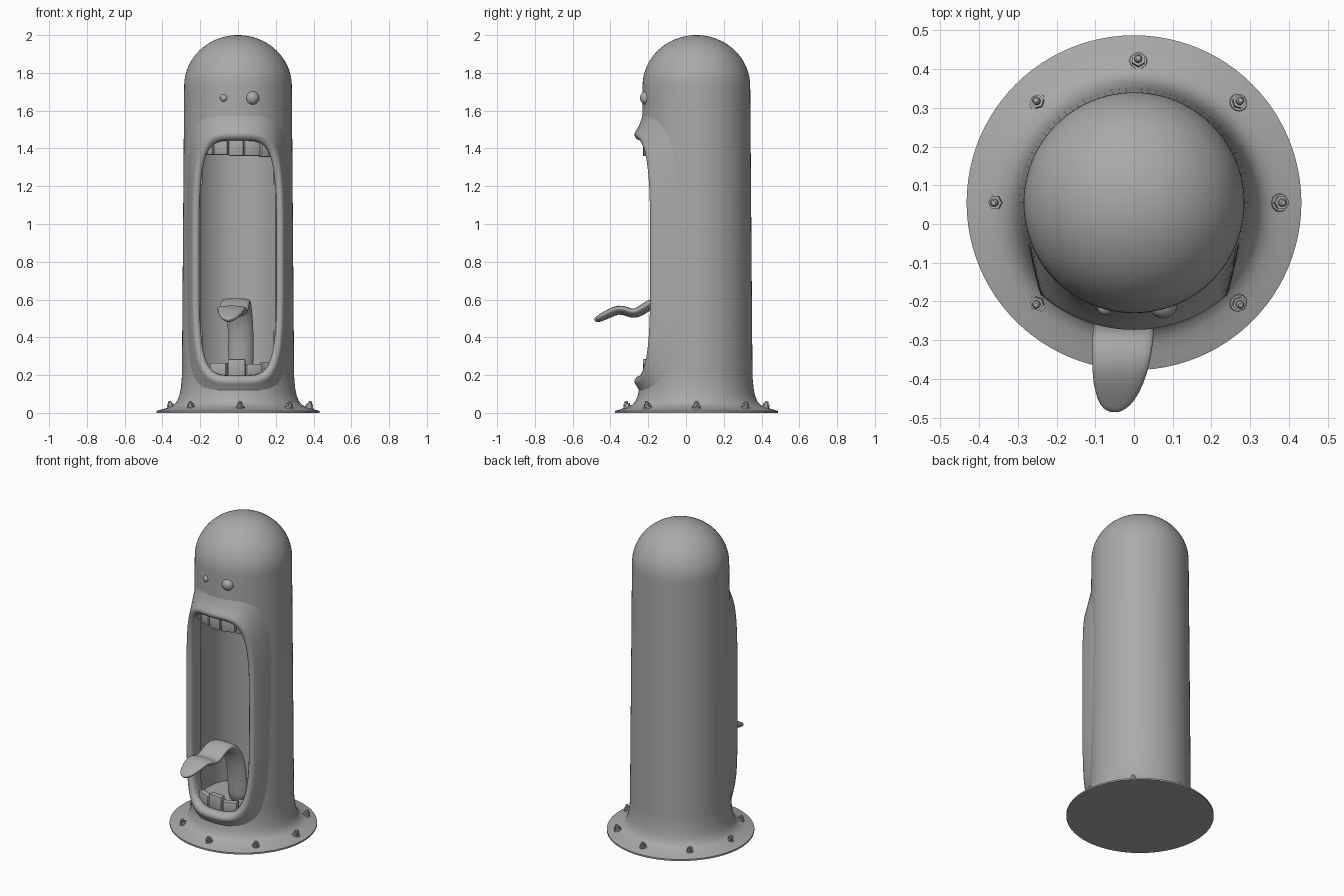
import bpy, bmesh, math
from math import sin, cos, pi, radians
from mathutils import Matrix, Vector

cube = bpy.data.objects.get("Cube")
if cube:
    bpy.data.objects.remove(cube, do_unlink=True)

AXIS_Y = 0.055      # the trunk stands slightly behind the origin
MOUTH_Z = 0.82      # height of the mouth centre
RADIUS = 0.285

grey = bpy.data.materials.new("plain_grey")
grey.use_nodes = True
grey.diffuse_color = (0.4, 0.4, 0.4, 1)
grey.node_tree.nodes["Principled BSDF"].inputs["Base Color"].default_value = (0.4, 0.4, 0.4, 1)


def finish(name, bm, angle=40):
    mesh = bpy.data.meshes.new(name)
    bm.to_mesh(mesh)
    bm.free()
    obj = bpy.data.objects.new(name, mesh)
    bpy.context.collection.objects.link(obj)
    mesh.materials.append(grey)
    bpy.ops.object.select_all(action="DESELECT")
    obj.select_set(True)
    bpy.context.view_layer.objects.active = obj
    bpy.ops.object.shade_smooth_by_angle(angle=radians(angle))
    return obj


def polar(theta, r, z):
    """Point around the trunk axis; theta 0 is the front."""
    return Vector((r * sin(theta), AXIS_Y - r * cos(theta), z))


def loft(bm, rings, cap_start=False, cap_end=False):
    loops = [[bm.verts.new(p) for p in ring] for ring in rings]
    n = len(loops[0])
    for a, b in zip(loops, loops[1:]):
        for i in range(n):
            bm.faces.new((a[i], a[(i + 1) % n], b[(i + 1) % n], b[i]))
    if cap_start:
        bm.faces.new(loops[0][::-1])
    if cap_end:
        bm.faces.new(loops[-1])


def turned(profile, steps=96):
    return [[polar(2 * pi * i / steps, r, z) for i in range(steps)] for r, z in profile]


def open_mouth(bm, half_angle, half_height):
    """Remove the wall faces that lie inside the rounded mouth outline."""
    def inside(face):
        c = face.calc_center_median()
        theta = math.atan2(c.x, AXIS_Y - c.y)
        return (theta / half_angle) ** 4 + ((c.z - MOUTH_Z) / half_height) ** 4 < 1
    bmesh.ops.delete(bm, geom=[f for f in bm.faces if inside(f)], context="FACES")


# Trunk: flared foot, straight wall, rounded crown
flare = [(0.432, 0), (0.432, 0.01), (0.40, 0.02), (0.365, 0.029), (0.34, 0.042),
         (0.322, 0.062), (0.311, 0.09), (0.303, 0.13), (0.298, 0.18)]
wall = [(0.297 - 0.012 * i / 39, 0.2 + 1.53 * i / 39) for i in range(40)]
crown = [(RADIUS * cos(a), 1.73 + 0.27 * sin(a)) for a in [pi / 2 * i / 20 for i in range(1, 20)]]
bm = bmesh.new()
loft(bm, turned(flare + wall + crown + [(0.004, 2)]), True, True)
open_mouth(bm, 0.88, 0.645)
finish("trunk", bm)

# Throat: hollow inner wall with floor and roof
bm = bmesh.new()
loft(bm, turned([(0.25, 0.17 + 1.3 * i / 40) for i in range(41)]), True, True)
open_mouth(bm, 0.92, 0.645)
bmesh.ops.reverse_faces(bm, faces=bm.faces[:])
finish("throat", bm)

# Lip: raised rim swept round the mouth (half angle, half height, radius)
rim = [(1.32, 0.77, 0.281), (1.2, 0.74, 0.290), (1.05, 0.71, 0.300), (0.92, 0.685, 0.312),
       (0.83, 0.668, 0.323), (0.79, 0.658, 0.328), (0.755, 0.646, 0.327), (0.72, 0.632, 0.318),
       (0.72, 0.624, 0.305), (0.82, 0.621, 0.28), (0.98, 0.63, 0.249)]


def rim_ring(half_angle, half_height, r, steps=128):
    ring = []
    for i in range(steps):
        c, s = cos(2 * pi * i / steps), sin(2 * pi * i / steps)
        k = (c ** 4 + s ** 4) ** -0.25
        theta = half_angle * k * c
        bulge = max(0, r - RADIUS) * 0.25 * min(1, abs(theta) / 0.8) ** 2
        ring.append(polar(theta, r + bulge, MOUTH_Z + half_height * k * s))
    return ring


bm = bmesh.new()
loft(bm, [rim_ring(*p) for p in rim])
finish("lip", bm, 60)

# Eyes: one small, one large
for name, x, r in (("right_eye", -0.075, 0.02), ("left_eye", 0.075, 0.037)):
    bm = bmesh.new()
    bmesh.ops.create_uvsphere(bm, u_segments=24, v_segments=16, radius=r)
    bmesh.ops.translate(bm, verts=bm.verts, vec=(x, -0.225 + r * 0.5, 1.667))
    finish(name, bm)


# Teeth: softened blocks following the curve of the lip
def tooth(name, x0, x1, z0, z1, r=0.262):
    theta = math.asin((x0 + x1) / 2 / r)
    bm = bmesh.new()
    size = Matrix.Diagonal(((x1 - x0) / cos(theta) - 0.003, 0.04, z1 - z0, 1))
    place = Matrix.Translation(polar(theta, r, (z0 + z1) / 2)) @ Matrix.Rotation(theta, 4, "Z")
    bmesh.ops.create_cube(bm, size=1, matrix=place @ size)
    bmesh.ops.bevel(bm, geom=bm.edges[:], offset=0.006, segments=2, profile=0.5, affect="EDGES")
    finish(name, bm)


upper = [-0.165, -0.125, -0.05, 0.03, 0.115, 0.175]
for i, bottom in enumerate((1.365, 1.365, 1.36, 1.36, 1.355)):
    tooth(f"upper_tooth_{i + 1}", upper[i], upper[i + 1], bottom, 1.455 - 0.02 * (i in (0, 4)))
lower = [-0.145, -0.055, 0.04, 0.125, 0.17]
for i, top in enumerate((0.265, 0.285, 0.26, 0.27)):
    tooth(f"lower_tooth_{i + 1}", lower[i], lower[i + 1], 0.19, top)

# Tongue: cupped strip along a wavy path (x, y, z, half width, half thickness)
path = [(0.015, -0.03, 0.16, 0.068, 0.03), (0.015, -0.03, 0.32, 0.068, 0.03),
        (0.015, -0.05, 0.47, 0.068, 0.03), (0, -0.10, 0.57, 0.072, 0.03),
        (-0.01, -0.165, 0.595, 0.076, 0.03), (-0.02, -0.22, 0.56, 0.079, 0.028),
        (-0.027, -0.27, 0.525, 0.08, 0.026), (-0.03, -0.31, 0.54, 0.08, 0.025),
        (-0.033, -0.355, 0.555, 0.076, 0.025), (-0.04, -0.41, 0.53, 0.067, 0.024),
        (-0.046, -0.455, 0.505, 0.048, 0.02), (-0.05, -0.476, 0.496, 0.03, 0.015),
        (-0.05, -0.486, 0.493, 0.008, 0.006)]
rings = []
for i, (x, y, z, w, t) in enumerate(path):
    a, b = path[max(i - 1, 0)], path[min(i + 1, len(path) - 1)]
    along = Vector((0, b[1] - a[1], b[2] - a[2])).normalized()
    up = Vector((1, 0, 0)).cross(along) * -1
    ring = []
    for j in range(20):
        c, s = cos(2 * pi * j / 20), sin(2 * pi * j / 20)
        ring.append(Vector((x + w * c, y, z)) + up * (t * s + 0.4 * t * (c * c - 0.5)))
    rings.append(ring)
bm = bmesh.new()
loft(bm, rings, True, True)
bmesh.ops.recalc_face_normals(bm, faces=bm.faces[:])
tongue = finish("tongue", bm, 180)
smooth = tongue.modifiers.new("smooth", "SUBSURF")
smooth.levels = smooth.render_levels = 1

# Foot bolts: washer, hex nut and rounded stud, leaning with the flange
for i in range(8):
    theta = i * pi / 4
    base = Matrix.Translation(polar(theta, 0.365, 0.026) + Vector((0.011, 0, 0)))
    base = base @ Matrix.Rotation(theta, 4, "Z") @ Matrix.Rotation(radians(14), 4, "X")
    bm = bmesh.new()
    for sides, r0, r1, z0, z1 in ((20, 0.024, 0.022, -0.004, 0.008), (6, 0.018, 0.018, 0.008, 0.022),
                                  (12, 0.01, 0.01, 0.022, 0.032), (12, 0.01, 0.006, 0.032, 0.037)):
        bmesh.ops.create_cone(bm, cap_ends=True, segments=sides, radius1=r0, radius2=r1, depth=z1 - z0,
                              matrix=base @ Matrix.Translation((0, 0, (z0 + z1) / 2)))
    finish(f"foot_bolt_{i + 1}", bm, 30)
